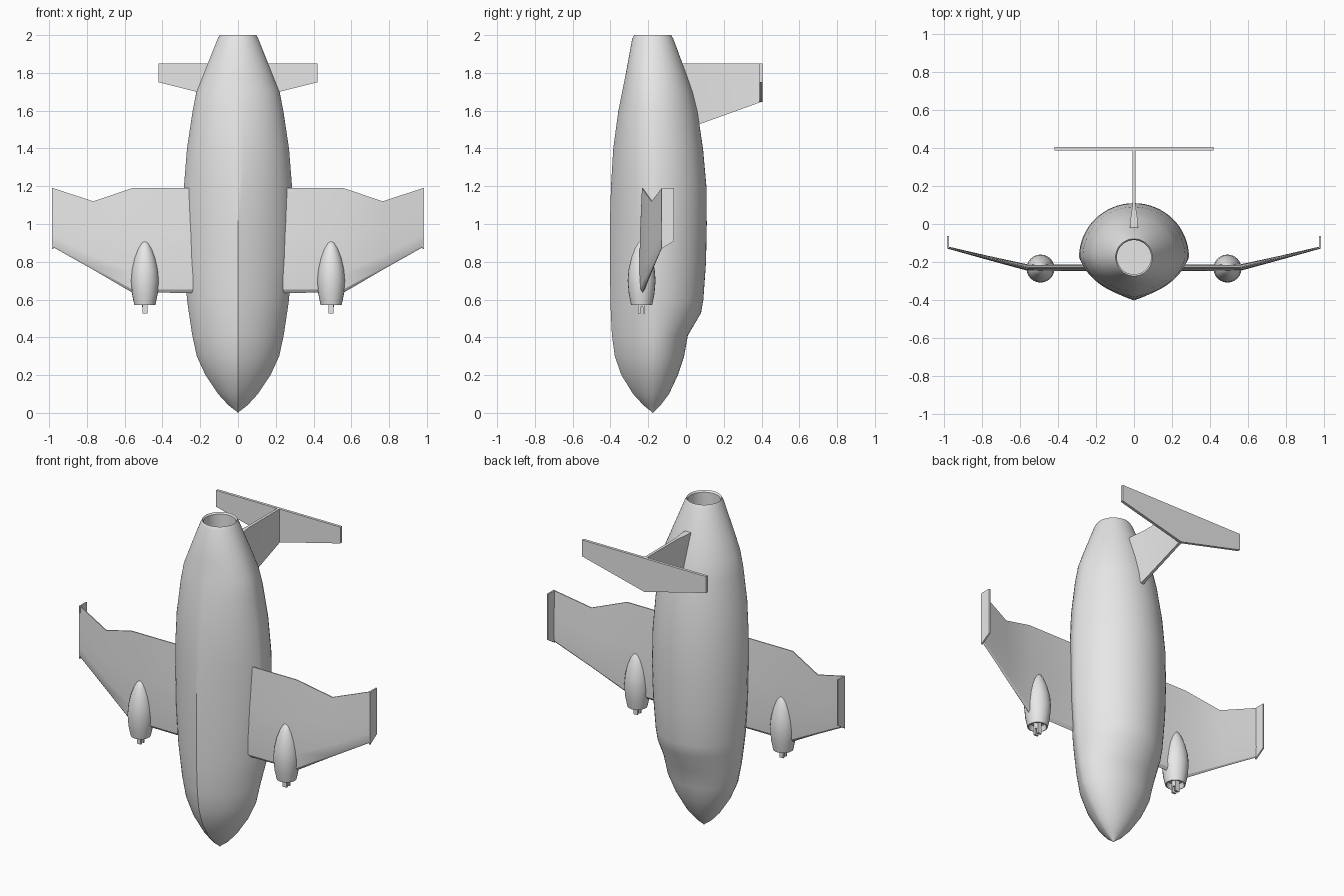
import bpy, bmesh
from math import sin, cos, pi, radians

cube = bpy.data.objects.get("Cube")
if cube:
    bpy.data.objects.remove(cube)

grey = bpy.data.materials.new("plain grey")
grey.use_nodes = True
grey.diffuse_color = (0.8, 0.8, 0.8, 1)
grey.node_tree.nodes["Principled BSDF"].inputs["Base Color"].default_value = grey.diffuse_color


def loft(name, rings, mirror=False, smooth=30):
    """Skin a row of closed rings, cap both ends, optionally mirror over x."""
    bm = bmesh.new()
    loops = [[bm.verts.new(p) for p in ring] for ring in rings]
    n = len(loops[0])
    for a, b in zip(loops, loops[1:]):
        for i in range(n):
            j = (i + 1) % n
            bm.faces.new((a[i], a[j], b[j], b[i]))
    bm.faces.new(loops[0])
    bm.faces.new(loops[-1])
    bmesh.ops.recalc_face_normals(bm, faces=bm.faces)
    mesh = bpy.data.meshes.new(name)
    bm.to_mesh(mesh)
    bm.free()
    mesh.materials.append(grey)
    ob = bpy.data.objects.new(name, mesh)
    bpy.context.collection.objects.link(ob)
    if mirror:
        ob.modifiers.new("Mirror", 'MIRROR')
    bpy.ops.object.select_all(action='DESELECT')
    ob.select_set(True)
    bpy.context.view_layer.objects.active = ob
    bpy.ops.object.shade_smooth_by_angle(angle=radians(smooth))
    return ob


def circle(cx, cy, z, r, n=32):
    return [(cx + r * cos(2 * pi * i / n), cy + r * sin(2 * pi * i / n), z) for i in range(n)]


def box(name, x, y, z, mirror=False):
    return loft(name, [[(x[0], y[0], h), (x[1], y[0], h), (x[1], y[1], h), (x[0], y[1], h)]
                       for h in z], mirror)


# Fuselage: domed back, keeled belly that rounds out towards the tail
MID, STEPS = -0.175, 16


def section(z, w, keel, top):
    k = min(max((z - 1.0) / 0.8, 0), 1)
    h = MID - keel
    pts = []
    for i in range(STEPS * 2):
        t = pi * i / (STEPS * 2)
        pts.append((w * cos(t), MID + (top - MID) * sin(t), z))
    lower = []
    for i in range(STEPS + 1):
        s = i / STEPS
        bx = (1 - s) ** 2 + 1.6 * s * (1 - s)
        by = 1.3 * s * (1 - s) + s * s
        x = bx + (cos(s * pi / 2) - bx) * k
        y = by + (sin(s * pi / 2) - by) * k
        lower.append((w * x, MID - h * y, z))
    pts += [(-x, y, z) for x, y, z in lower]
    pts += lower[-2:0:-1]
    return pts


stations = [
    (0.005, 0.004, -0.18, -0.17), (0.04, 0.05, -0.225, -0.135),
    (0.1, 0.105, -0.28, -0.09), (0.2, 0.172, -0.342, -0.043),
    (0.3, 0.218, -0.377, -0.01), (0.41, 0.242, -0.392, 0.01),
    (0.53, 0.26, -0.398, 0.08), (0.6, 0.27, -0.4, 0.092),
    (0.8, 0.285, -0.403, 0.106), (1.0, 0.29, -0.403, 0.11),
    (1.2, 0.286, -0.397, 0.108), (1.4, 0.27, -0.385, 0.09),
    (1.6, 0.24, -0.358, 0.06), (1.7, 0.22, -0.338, 0.035),
    (1.8, 0.18, -0.318, 0.0), (1.98, 0.108, -0.285, -0.067),
    (2.0, 0.097, -0.274, -0.078),
    # hollow exhaust
    (1.99, 0.09, -0.265, -0.085), (1.85, 0.09, -0.265, -0.085)]
loft("fuselage", [section(0, 0.001, MID - 0.001, MID + 0.001)]
     + [section(*s) for s in stations])


# Wings: flat inner panel, raised outer panel with a notched trailing edge
def airfoil(x, y, lead, trail, half):
    c = trail - lead
    upper = [(0.03, 0.7), (0.2, 1), (0.55, 0.8)]
    side = lambda sign, row: [(x, y + sign * half * t, lead + c * f) for f, t in row]
    return ([(x, y, lead)] + side(1, upper) + [(x, y + 0.003, trail), (x, y - 0.003, trail)]
            + side(-1, upper[::-1]))


loft("wings", [airfoil(*s) for s in (
    (0.15, -0.23, 0.635, 1.19, 0.018), (0.56, -0.23, 0.637, 1.19, 0.017),
    (0.765, -0.18, 0.757, 1.12, 0.011), (0.98, -0.125, 0.878, 1.19, 0.006))], True)

# Winglets
outline = [(-0.13, 0.868), (-0.063, 0.91), (-0.063, 1.19), (-0.13, 1.19)]
loft("winglets", [[(x, y, z) for y, z in outline] for x in (0.976, 0.985)], True)

# Engine pods with a recessed intake and a forked hub
EX, EY = 0.493, -0.235
pod = [(0.6, 0.03), (0.6, 0.042), (0.57, 0.05), (0.572, 0.056), (0.63, 0.068), (0.7, 0.074),
       (0.76, 0.069), (0.82, 0.055), (0.87, 0.036), (0.9, 0.018), (0.912, 0.002)]
loft("engine_pods", [circle(EX, EY, z, r, 24) for z, r in pod], True)
loft("engine_hubs", [circle(EX, EY, z, r, 12) for z, r in ((0.61, 0.02), (0.56, 0.014))], True)
for side, dy in (("back", 0.013), ("front", -0.013)):
    box("hub_prong_" + side, (EX - 0.013, EX + 0.013),
        (EY + dy - 0.006, EY + dy + 0.006), (0.525, 0.6), True)

# Tail fin, thicker where it joins the body
fin = [(-0.06, 0.022, 1.49, 1.85), (0.03, 0.018, 1.515, 1.85),
       (0.09, 0.009, 1.535, 1.85), (0.395, 0.008, 1.645, 1.85)]
loft("tail_fin", [[(-w, y, lo), (w, y, lo), (w, y, hi), (-w, y, hi)] for y, w, lo, hi in fin])

# Tailplane across the fin tip
plan = [(-0.42, 1.85), (-0.42, 1.75), (0, 1.645), (0.42, 1.75), (0.42, 1.85)]
loft("tailplane", [[(x, y, z) for x, z in plan] for y in (0.388, 0.405)])
